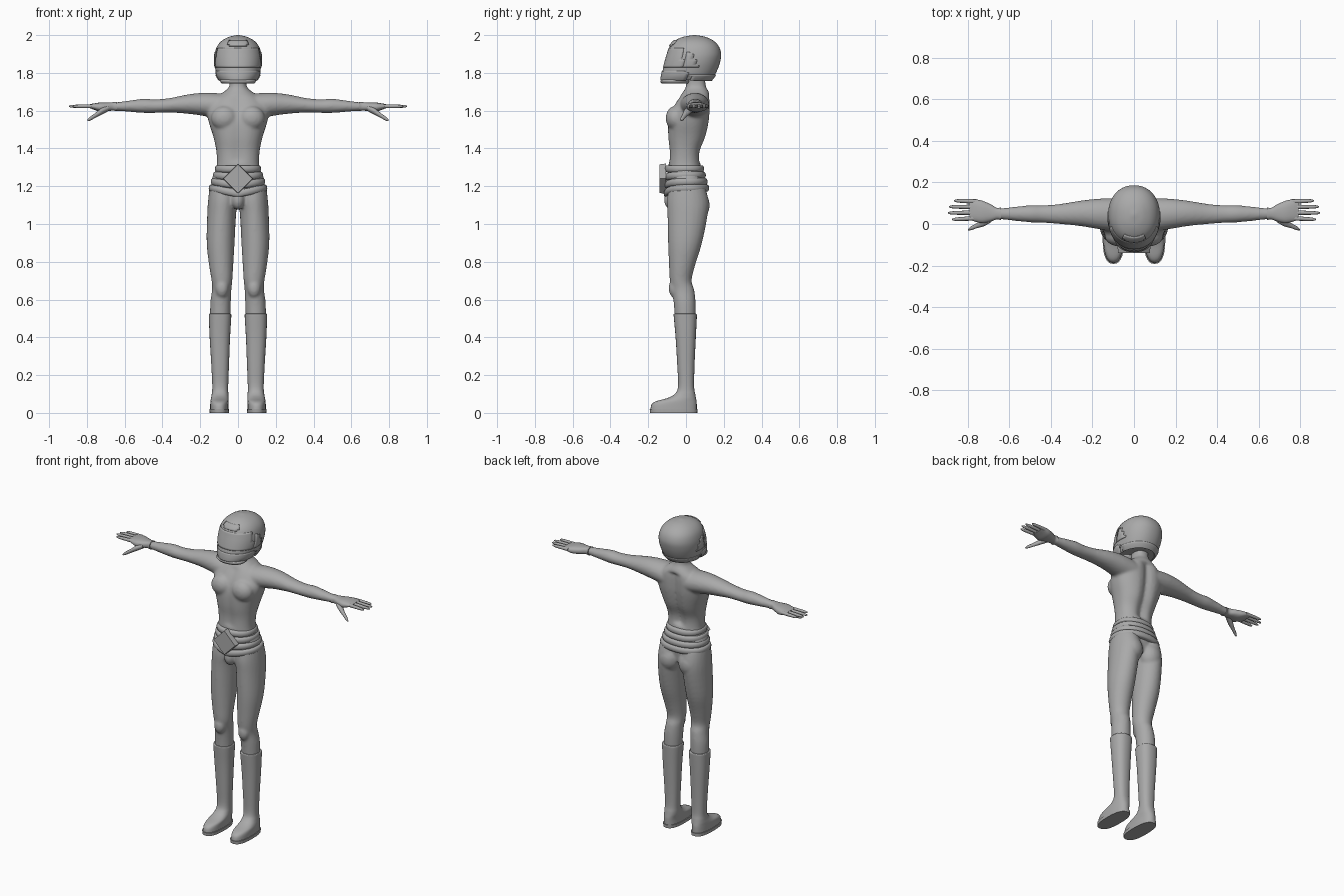
import bpy, bmesh, math
from mathutils import Matrix, Vector

if "Cube" in bpy.data.objects:
    bpy.data.objects.remove(bpy.data.objects["Cube"])

grey = bpy.data.materials.new("plain grey")
grey.use_nodes = True
grey.diffuse_color = (0.4, 0.4, 0.4, 1)
grey.node_tree.nodes["Principled BSDF"].inputs["Base Color"].default_value = grey.diffuse_color


def smooth_rings(rings, steps):
    """Interpolate cross-section extents with a Catmull-Rom spline."""
    last = len(rings) - 1
    result = []
    for i in range(last):
        quad = [rings[max(i - 1, 0)], rings[i], rings[i + 1], rings[min(i + 2, last)]]
        for k in range(steps):
            t = k / steps
            result.append([b + t / 2 * (c - a + t * (2 * a - 5 * b + 4 * c - d + t * (3 * (b - c) + d - a)))
                           for a, b, c, d in zip(*quad)])
    return result + [list(rings[last])]


def loft(bm, axis, rings, side=1, count=24, steps=4, power=1.0):
    """Skin rings of (position, low, high, low, high) along the x or z axis."""
    loops = []
    for pos, a0, a1, b0, b1 in smooth_rings(rings, steps):
        loop = []
        for k in range(count):
            angle = math.tau * k / count
            c, s = math.cos(angle), math.sin(angle)
            a = (a0 + a1) / 2 + (a1 - a0) / 2 * math.copysign(abs(c) ** power, c)
            b = (b0 + b1) / 2 + (b1 - b0) / 2 * math.copysign(abs(s) ** power, s)
            co = (a, b, pos) if axis == "z" else (pos, a, b)
            loop.append(bm.verts.new((co[0] * side, co[1], co[2])))
        loops.append(loop)
    for low, high in zip(loops, loops[1:]):
        for k in range(count):
            n = (k + 1) % count
            bm.faces.new((low[k], low[n], high[n], high[k]))
    bm.faces.new(loops[0])
    bm.faces.new(loops[-1])
    return [v for loop in loops for v in loop]


def ball(bm, centre, size):
    matrix = Matrix.Translation(centre) @ Matrix.Diagonal((*size, 1))
    bmesh.ops.create_uvsphere(bm, u_segments=20, v_segments=12, radius=1, matrix=matrix)


def symmetric(rings):
    return [(z, -w, w, y0, y1) for z, w, y0, y1 in rings]


def finish(name, bm, sharp=40):
    bmesh.ops.recalc_face_normals(bm, faces=bm.faces)
    mesh = bpy.data.meshes.new(name)
    bm.to_mesh(mesh)
    bm.free()
    mesh.materials.append(grey)
    mesh.shade_smooth()
    mesh.set_sharp_from_angle(angle=math.radians(sharp))
    obj = bpy.data.objects.new(name, mesh)
    bpy.context.scene.collection.objects.link(obj)
    return obj


# Body: torso, arms and thighs fused into one skin
body = bmesh.new()
torso = loft(body, "z", symmetric([
    (1.79, .045, 0, .10), (1.73, .046, 0, .105), (1.70, .075, -.015, .12), (1.66, .13, -.045, .13),
    (1.60, .163, -.08, .13), (1.54, .155, -.097, .125), (1.46, .13, -.098, .108),
    (1.38, .114, -.09, .078), (1.30, .114, -.093, .08), (1.22, .14, -.095, .10), (1.1, .1, -.07, .09)]),
    count=40, power=.85)
for v in torso:
    # Spine groove and breastbone line
    groove = math.exp(-(v.co.x / .03) ** 2)
    if 1.33 < v.co.z < 1.68:
        v.co.y -= groove * (.022 if v.co.y > 0 else -.008)
for side in (1, -1):
    loft(body, "x", [
        (.07, -.04, .125, 1.55, 1.69), (.17, -.025, .122, 1.57, 1.695), (.26, -.01, .112, 1.583, 1.687),
        (.36, 0, .096, 1.59, 1.667), (.44, .006, .09, 1.588, 1.66), (.5, .008, .09, 1.588, 1.663),
        (.6, .018, .08, 1.596, 1.65), (.67, .027, .072, 1.60, 1.642)], side)
    loft(body, "z", [
        (1.2, 0, .15, -.09, .10), (1.13, 0, .158, -.10, .118), (1.05, .01, .163, -.098, .115),
        (.9, .018, .166, -.095, .085), (.78, .025, .153, -.09, .048), (.7, .03, .14, -.086, .03),
        (.65, .035, .138, -.075, .044), (.58, .038, .147, -.065, .051), (.48, .042, .148, -.058, .05)], side)
    ball(body, (side * .07, .06, 1.1), (.068, .066, .08))
    ball(body, (side * .072, -.055, 1.56), (.07, .053, .065))
    ball(body, (side * .085, -.062, .66), (.035, .03, .05))
ball(body, (0, -.075, 1.13), (.035, .042, .055))
skin = finish("body", body)
remesh = skin.modifiers.new("fuse", "REMESH")
remesh.mode = "VOXEL"
remesh.voxel_size = .008
remesh.use_smooth_shade = True
relax = skin.modifiers.new("relax", "SMOOTH")
relax.factor, relax.iterations = .5, 6

# Hands and boots
for side, label in ((1, "left"), (-1, "right")):
    hand = bmesh.new()
    loft(hand, "x", [
        (.64, .018, .08, 1.597, 1.647), (.66, .022, .078, 1.6, 1.645), (.69, .012, .095, 1.598, 1.643),
        (.73, .004, .112, 1.595, 1.643), (.765, .012, .118, 1.606, 1.638), (.79, .02, .114, 1.615, 1.632)],
        side, count=20, power=.8)
    for y, tip, spread in ((.108, .865, .004), (.082, .89, .001), (.055, .895, -.002), (.028, .875, -.006)):
        rows = []
        for t, r in ((0, .011), (.45, .01), (.85, .008), (1, .003)):
            x, c = .755 + (tip - .755) * t, y + spread * t
            rows.append((x, c - r, c + r, 1.623 - r, 1.623 + r))
        loft(hand, "x", rows, side, count=10, steps=3)
    loft(hand, "x", [
        (.685, .01, .05, 1.598, 1.63), (.72, -.01, .03, 1.58, 1.615), (.755, -.02, .005, 1.562, 1.588),
        (.785, -.03, -.012, 1.546, 1.566), (.798, -.03, -.024, 1.545, 1.552)], side, count=12)
    finish(label + "_hand", hand)

    boot = bmesh.new()
    loft(boot, "z", [
        (.525, .042, .148, -.058, .05), (.522, .036, .154, -.065, .057), (.5, .036, .154, -.064, .057),
        (.4, .042, .15, -.055, .052), (.25, .048, .141, -.046, .045), (.14, .052, .136, -.042, .043),
        (.1, .051, .139, -.06, .049), (.078, .05, .143, -.1, .053), (.062, .05, .146, -.158, .056),
        (.045, .051, .147, -.182, .057), (.018, .051, .147, -.188, .057)], side, count=28, power=.85)
    finish(label + "_boot", boot)
    sole = bmesh.new()
    loft(sole, "z", [(.02, .047, .151, -.192, .061), (0, .048, .15, -.19, .06)],
         side, count=28, steps=1, power=.8)
    finish(label + "_sole", sole)

# Belt: four rolled bands, dipping further at the front lower down
for i in range(4):
    band = bmesh.new()
    z, w, front, back = 1.292 - .034 * i, .116 + .011 * i, -.106 - .002 * i, .09 + .009 * i
    rows = []
    for k in range(9):
        angle = math.pi * k / 8
        out = .012 * math.sin(angle) - .006
        rows.append((z + .019 * math.cos(angle), w + out, front - out, back + out))
    for v in loft(band, "z", symmetric(rows), count=40, steps=1, power=.9):
        if v.co.y < 0:
            v.co.z -= .01 * i * max(0, 1 - abs(v.co.x) / w)
    finish("belt_band_" + str(i + 1), band)

# Buckle: flat diamond with a chamfered rim
buckle = bmesh.new()
turn = Matrix.Translation((0, -.122, 1.24)) @ Matrix.Rotation(math.radians(90), 4, "X")
bmesh.ops.create_cone(buckle, cap_ends=True, segments=4, radius1=.08, radius2=.076, depth=.034, matrix=turn)
finish("buckle", buckle, 20)

# Helmet
HELMET = symmetric([
    (1.762, .098, -.132, .132), (1.785, .112, -.13, .15), (1.82, .12, -.122, .168),
    (1.86, .125, -.112, .181), (1.9, .123, -.1, .186), (1.94, .111, -.086, .174),
    (1.97, .086, -.06, .146), (1.99, .05, -.018, .105), (1.998, .018, .025, .064), (2.0, .004, .041, .049)])
helmet = bmesh.new()
loft(helmet, "z", HELMET, count=48, power=.92)
finish("helmet", helmet)


def helmet_plate(name, keep, lift=.003):
    """Raised plate made of the helmet faces that pass a test on their centre."""
    bm = bmesh.new()
    loft(bm, "z", HELMET, count=48, power=.92)
    bmesh.ops.recalc_face_normals(bm, faces=bm.faces)
    drop = [f for f in bm.faces if len(f.verts) > 4 or not keep(f.calc_center_median())]
    bmesh.ops.delete(bm, geom=drop, context="FACES")
    bm.normal_update()
    moves = [(v, v.normal.copy()) for v in bm.verts]
    for v, normal in moves:
        v.co += normal * lift
    plate = finish(name, bm)
    thick = plate.modifiers.new("thickness", "SOLIDIFY")
    thick.thickness, thick.offset = lift + .002, -1


helmet_plate("visor", lambda c: 1.825 < c.z < 1.935 and c.y < -.015, .002)
helmet_plate("chin_guard", lambda c: c.z < 1.815 and c.y < .005)
helmet_plate("brow_vent", lambda c: 1.94 < c.z < 1.972 and abs(c.x) < .05 and c.y < 0, .005)
helmet_plate("side_pivots", lambda c: 1.83 < c.z < 1.915 and -.005 < c.y < .07 + (1.83 - c.z) / 2, .003)
helmet_plate("rear_trim", lambda c: c.z < 1.79 and c.y > .02, .002)

# Chin lip below the helmet front
lip = bmesh.new()
loft(lip, "z", symmetric([(1.765, .092, -.13, .02), (1.755, .095, -.136, .02), (1.743, .085, -.128, .012)]),
     count=32, power=.9)
finish("chin_lip", lip)
